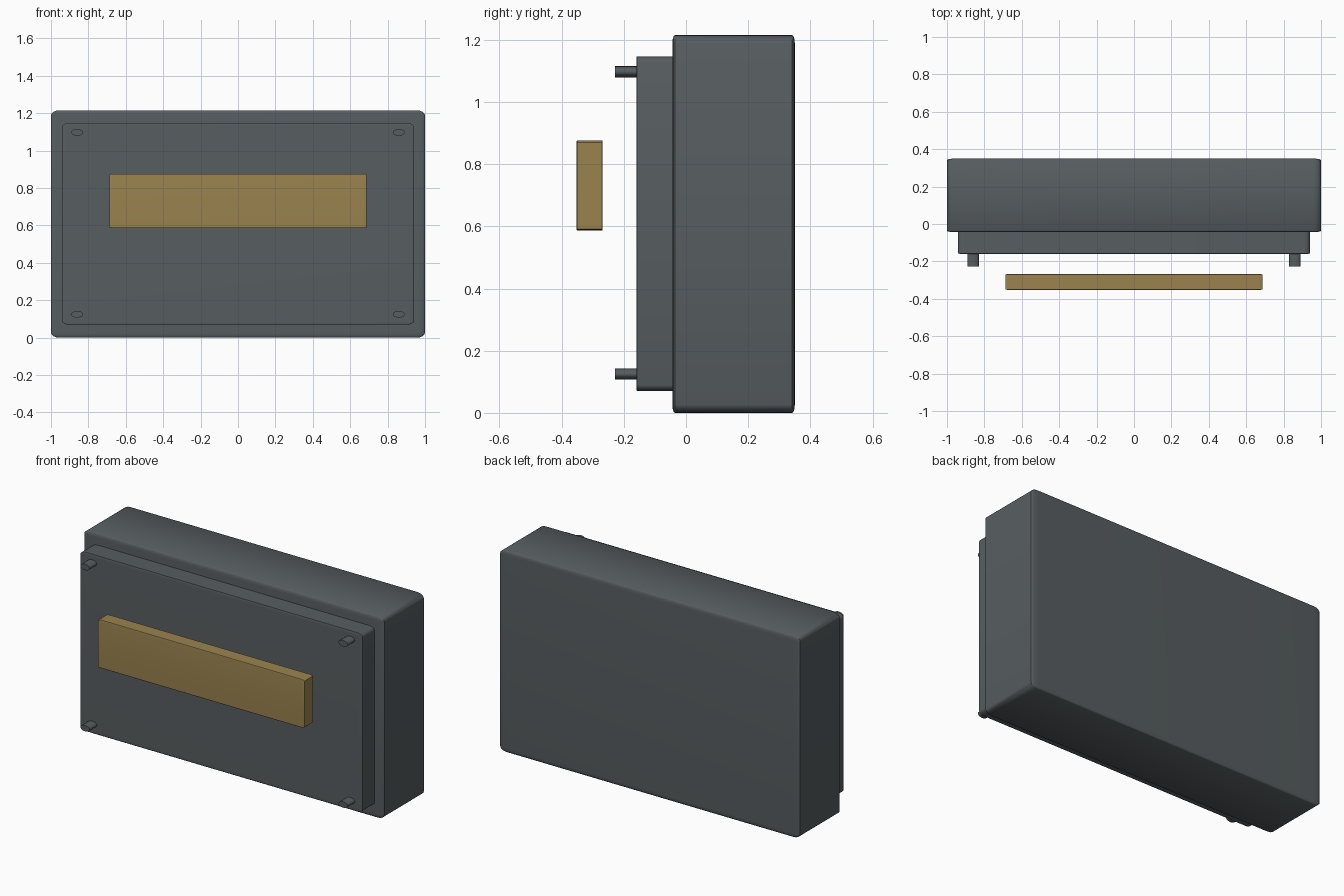
import bpy, bmesh, math
from mathutils import Vector

default = bpy.data.objects.get("Cube")
if default:
    bpy.data.objects.remove(default, do_unlink=True)


def material(name, rgb):
    mat = bpy.data.materials.new(name)
    mat.use_nodes = True
    mat.diffuse_color = (*rgb, 1)
    mat.node_tree.nodes["Principled BSDF"].inputs["Base Color"].default_value = (*rgb, 1)
    return mat


slate = material("slate grey", (0.095, 0.11, 0.117))
brass = material("brass", (0.323, 0.227, 0.078))


def finish(bm, name, low, high, mat):
    """Stretch a unit-sized mesh between two corners and add it to the scene."""
    low, high = Vector(low), Vector(high)
    size, centre = high - low, (low + high) / 2
    for v in bm.verts:
        v.co = Vector(a * b for a, b in zip(v.co, size)) + centre
    mesh = bpy.data.meshes.new(name)
    bm.to_mesh(mesh)
    bm.free()
    mesh.materials.append(mat)
    obj = bpy.data.objects.new(name, mesh)
    bpy.context.collection.objects.link(obj)
    bpy.ops.object.select_all(action='DESELECT')
    obj.select_set(True)
    bpy.context.view_layer.objects.active = obj
    bpy.ops.object.shade_smooth_by_angle(angle=math.radians(35))
    return obj


def rounded_box(name, low, high, mat, rounding, segments):
    # The rounding stretches with the box
    bm = bmesh.new()
    bmesh.ops.create_cube(bm, size=1)
    bmesh.ops.bevel(bm, geom=bm.edges[:], offset=rounding, segments=segments,
                    profile=0.5, affect='EDGES')
    return finish(bm, name, low, high, mat)


def oval_peg(name, x, z):
    bm = bmesh.new()
    bmesh.ops.create_cone(bm, cap_ends=True, segments=32, radius1=0.5, radius2=0.5, depth=1)
    for v in bm.verts:
        v.co = Vector((v.co.x, -v.co.z, v.co.y))
    return finish(bm, name, (x - 0.031, -0.228, z - 0.018), (x + 0.031, -0.15, z + 0.018), slate)


# Main housing and the raised front cover
rounded_box("housing", (-1, -0.044, 0), (1, 0.35, 1.215), slate, 0.022, 4)
rounded_box("front_cover", (-0.94, -0.16, 0.07), (0.94, -0.03, 1.147), slate, 0.018, 4)

# Floating nameplate in front of the cover
rounded_box("nameplate", (-0.688, -0.352, 0.586), (0.688, -0.268, 0.876), brass, 0.02, 3)

# Four corner screws
for side, x in (("left", 0.86), ("right", -0.86)):
    for level, z in (("lower", 0.125), ("upper", 1.097)):
        oval_peg(f"{level}_{side}_screw", x, z)
